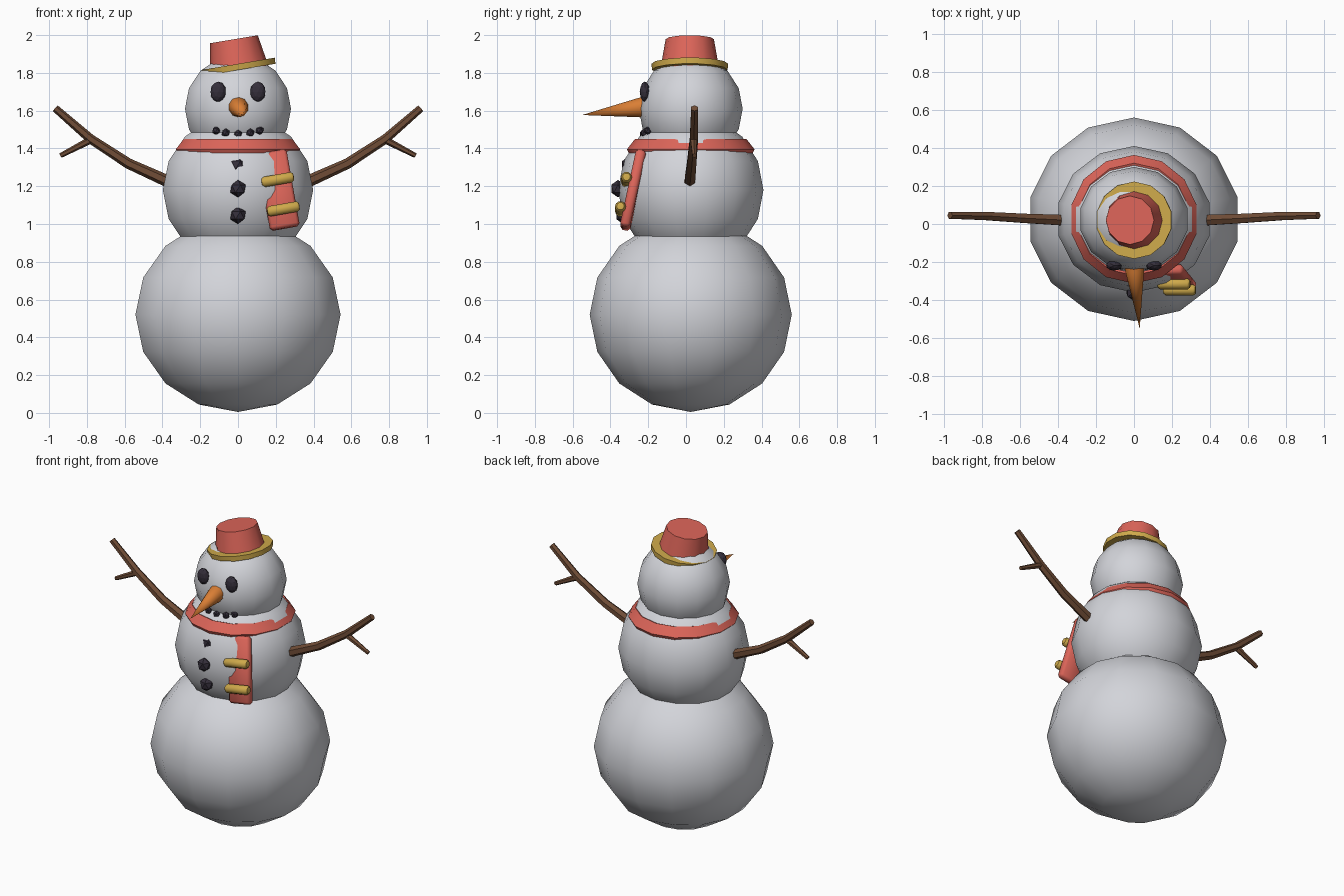
import bpy, bmesh, math
from mathutils import Vector, Matrix

if "Cube" in bpy.data.objects:
    bpy.data.objects.remove(bpy.data.objects["Cube"])


def mat(name, rgb):
    m = bpy.data.materials.new(name)
    m.diffuse_color = (*rgb, 1)
    m.use_nodes = True
    m.node_tree.nodes["Principled BSDF"].inputs["Base Color"].default_value = m.diffuse_color
    return m


SNOW = mat("snow", (0.65, 0.66, 0.70))
RED = mat("red cloth", (0.72, 0.13, 0.10))
YELLOW = mat("yellow trim", (0.62, 0.40, 0.07))
ORANGE = mat("carrot orange", (0.70, 0.21, 0.035))
BROWN = mat("bark brown", (0.16, 0.073, 0.037))
COAL = mat("coal", (0.035, 0.028, 0.043))


def finish(name, bm, material, smooth=40):
    bmesh.ops.remove_doubles(bm, verts=bm.verts, dist=1e-5)
    bmesh.ops.recalc_face_normals(bm, faces=bm.faces)
    me = bpy.data.meshes.new(name)
    bm.to_mesh(me)
    bm.free()
    me.materials.append(material)
    if smooth:
        me.shade_smooth()
        me.set_sharp_from_angle(angle=math.radians(smooth))
    ob = bpy.data.objects.new(name, me)
    bpy.context.collection.objects.link(ob)
    return ob


def lathe(name, profile, n, matrix, material, closed=False):
    """Spin (radius, height) points around z, one vertex column facing -y."""
    bm = bmesh.new()
    cols = []
    for i in range(n):
        a = 2 * math.pi * i / n - math.pi / 2
        cols.append([bm.verts.new(matrix @ Vector((r * math.cos(a), r * math.sin(a), z)))
                     for r, z in profile])
    m = len(profile)
    for i in range(n):
        p, q = cols[i], cols[(i + 1) % n]
        for j in range(m if closed else m - 1):
            k = (j + 1) % m
            ring = [p[j], q[j], q[k], p[k]]
            if profile[j][0] == 0:
                ring.pop(1)
            elif profile[k][0] == 0:
                ring.pop(2)
            bm.faces.new(ring)
    return finish(name, bm, material)


def ball(name, centre, radii):
    arc = [(math.cos(t), math.sin(t)) for t in
           [math.radians(-90 + 22.5 * i) for i in range(9)]]
    arc[0], arc[-1] = (0, -1), (0, 1)
    lathe(name, arc, 14, Matrix.Translation(centre) @ Matrix.Diagonal((*radii, 1)), SNOW)


def lump(name, centre, radii, sub=1):
    bm = bmesh.new()
    bmesh.ops.create_icosphere(bm, subdivisions=sub, radius=1,
                               matrix=Matrix.Translation(centre) @ Matrix.Diagonal((*radii, 1)))
    finish(name, bm, COAL, 0)


def tube(bm, pts, radii, n=6):
    """Tapered stick through points lying roughly in the xz plane."""
    rings = []
    pts = [Vector(p) for p in pts]
    for i, p in enumerate(pts):
        d = (pts[min(i + 1, len(pts) - 1)] - pts[max(i - 1, 0)]).normalized()
        u = d.cross(Vector((0, 1, 0))).normalized()
        v = d.cross(u)
        rings.append([bm.verts.new(p + radii[i] * (u * math.cos(a) + v * math.sin(a)))
                      for a in [2 * math.pi * k / n for k in range(n)]])
    for r, s in zip(rings, rings[1:]):
        for k in range(n):
            bm.faces.new((r[k], r[(k + 1) % n], s[(k + 1) % n], s[k]))
    bm.faces.new(rings[0])
    bm.faces.new(rings[-1])


# Three snowballs
ball("lower_body", (0, 0.025, 0.52), (0.557, 0.535, 0.515))
ball("upper_body", (0, 0.025, 1.18), (0.408, 0.385, 0.40))
ball("head", (0, 0.025, 1.61), (0.288, 0.275, 0.285))

# Tilted hat: crown and brim
tilt = Matrix.Translation((0.003, 0.02, 1.832)) @ Matrix.Rotation(math.radians(-9.5), 4, 'Y')
lathe("hat_crown", [(0, -0.02), (0.157, -0.02), (0.128, 0.148), (0, 0.148)], 12, tilt, RED)
lathe("hat_brim", [(0, -0.016), (0.2, -0.016), (0.203, 0.016), (0, 0.016)], 14, tilt, YELLOW)

# Scarf ring
lathe("scarf_ring", [(0.255, 1.41), (0.27, 1.44), (0.295, 1.45), (0.338, 1.395),
                     (0.328, 1.375), (0.29, 1.362)], 14,
      Matrix.Translation((0, 0.025, 0)), RED, closed=True)

# Scarf tail, leaning outward and forward
lean = (Matrix.Translation((0.213, -0.28, 1.18)) @ Matrix.Rotation(math.radians(-10), 4, 'Y')
        @ Matrix.Rotation(math.radians(-12), 4, 'X'))
bm = bmesh.new()
bmesh.ops.create_cube(bm, size=1, matrix=Matrix.Diagonal((0.16, 0.055, 0.42, 1)))
bmesh.ops.bevel(bm, geom=bm.edges[:], offset=0.015, segments=1, affect='EDGES')
bm.transform(lean)
finish("scarf_tail", bm, RED, 50)

# Two rounded stripes across the tail
for i, (x, y, z) in enumerate([(0.21, -0.315, 1.235), (0.24, -0.347, 1.08)]):
    prof = [(0, -0.088), (0.02, -0.085), (0.029, -0.073),
            (0.029, 0.073), (0.02, 0.085), (0, 0.088)]
    lathe(f"scarf_stripe_{i + 1}", prof, 10,
          Matrix.Translation((x, y, z)) @ Matrix.Rotation(math.radians(80), 4, 'Y'), YELLOW)

# Carrot nose
start, tip = Vector((0, -0.20, 1.622)), Vector((0.03, -0.55, 1.577))
aim = (tip - start).to_track_quat('Z', 'Y').to_matrix().to_4x4()
length = (tip - start).length
lathe("nose", [(0, 0), (0.056, 0), (0.051, 0.05), (0, length)], 10,
      Matrix.Translation(start) @ aim, ORANGE)

# Coal eyes, mouth and buttons
for s, side in ((-1, "left"), (1, "right")):
    lump(f"eye_{side}", (0.105 * s, -0.218, 1.70), (0.042, 0.027, 0.054), 2)
for i, (x, y, z) in enumerate([(-0.115, -0.2, 1.495), (-0.065, -0.22, 1.482), (0, -0.225, 1.475),
                               (0.065, -0.22, 1.482), (0.115, -0.2, 1.495)]):
    lump(f"mouth_coal_{i + 1}", (x, y, z), (0.024, 0.022, 0.024))
for i, (y, z) in enumerate([(-0.303, 1.312), (-0.36, 1.187), (-0.333, 1.046)]):
    lump(f"button_{i + 1}", (0, y, z), (0.046, 0.042, 0.046))

# Branch arms with a twig each
for s, side in ((-1, "left"), (1, "right")):
    bm = bmesh.new()
    tube(bm, [(0.37 * s, 0.02, 1.225), (0.58 * s, 0.03, 1.32),
              (0.78 * s, 0.042, 1.45), (0.968 * s, 0.045, 1.613)],
         [0.032, 0.028, 0.025, 0.02])
    tube(bm, [(0.77 * s, 0.04, 1.45), (0.94 * s, 0.045, 1.362)], [0.02, 0.013])
    finish(f"arm_{side}", bm, BROWN, 30)
